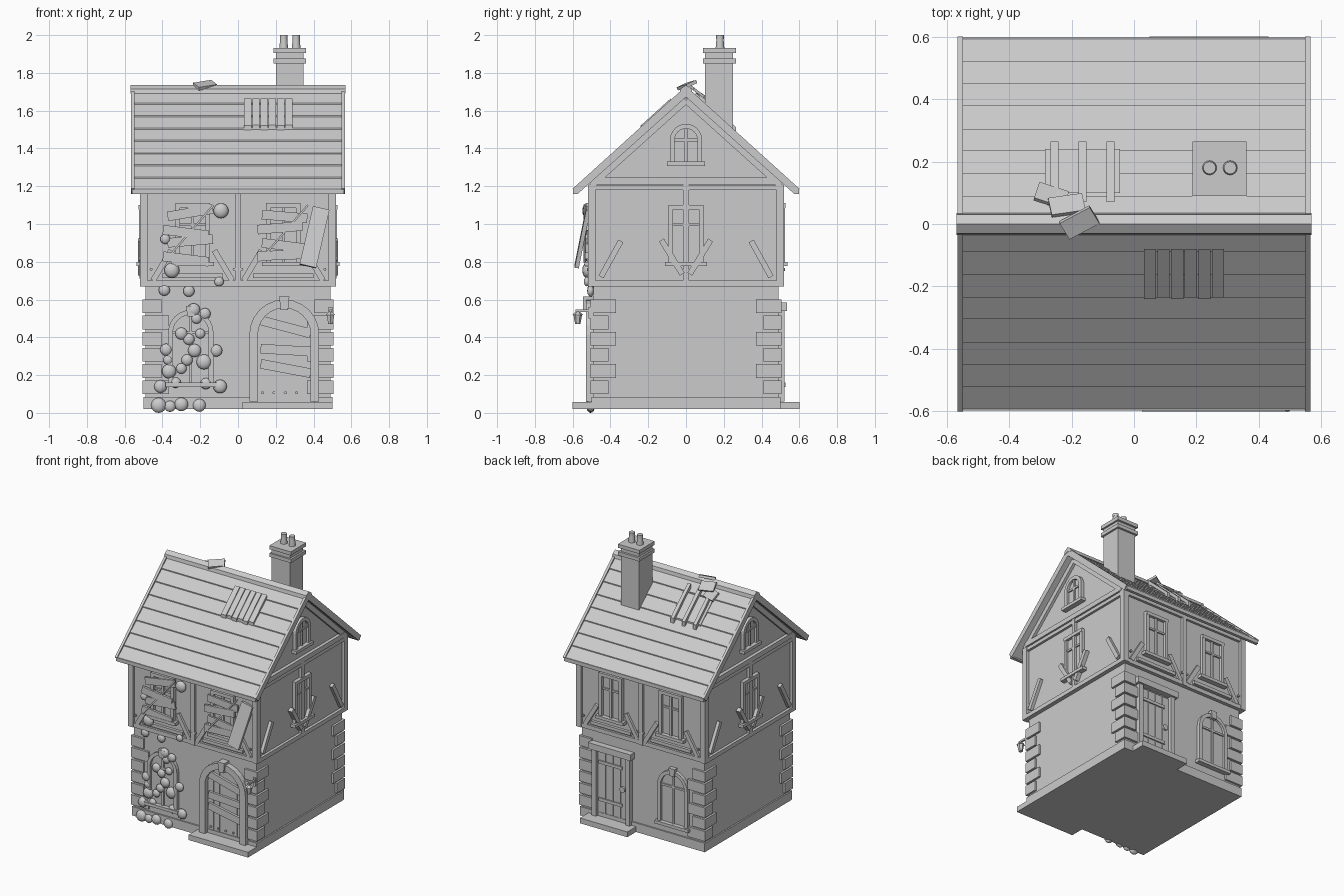
import bpy, bmesh, math
from mathutils import Matrix, Vector

if "Cube" in bpy.data.objects:
    bpy.data.objects.remove(bpy.data.objects["Cube"])

mat = bpy.data.materials.new("plain grey")
mat.diffuse_color = (0.6, 0.6, 0.6, 1)
mat.use_nodes = True
mat.node_tree.nodes["Principled BSDF"].inputs["Base Color"].default_value = mat.diffuse_color
FRONT, RIGHT, BACK, LEFT = 0, 90, 180, 270


def finish(bm, name, smooth=False):
    bmesh.ops.recalc_face_normals(bm, faces=bm.faces)
    me = bpy.data.meshes.new(name)
    for f in bm.faces:
        f.smooth = smooth
    bm.to_mesh(me)
    bm.free()
    me.materials.append(mat)
    ob = bpy.data.objects.new(name, me)
    bpy.context.collection.objects.link(ob)
    return ob


def prism(name, pts, d0, d1, side=FRONT):
    """Outline (u, z) on one side of the house, extruded from depth d0 out to d1."""
    bm = bmesh.new()
    a = [bm.verts.new((u, -d0, z)) for u, z in pts]
    b = [bm.verts.new((u, -d1, z)) for u, z in pts]
    bm.faces.new(a)
    bm.faces.new(b)
    n = len(pts)
    for i in range(n):
        bm.faces.new((a[i], a[(i + 1) % n], b[(i + 1) % n], b[i]))
    bm.transform(Matrix.Rotation(math.radians(side), 4, 'Z'))
    return finish(bm, name)


def box(name, u0, u1, z0, z1, d0, d1, side=FRONT):
    return prism(name, [(u0, z0), (u1, z0), (u1, z1), (u0, z1)], d0, d1, side)


def plank(name, p, q, w, d0, d1, side=FRONT):
    p, q = Vector(p), Vector(q)
    t = (q - p).normalized() * w / 2
    n = Vector((-t.y, t.x))
    return prism(name, [p - n, q - n, q + n, p + n], d0, d1, side)


def slab(name, loc, size, rot):
    bm = bmesh.new()
    bmesh.ops.create_cube(bm, size=1, matrix=Matrix.Diagonal((*size, 1)))
    ob = finish(bm, name)
    ob.location, ob.rotation_euler = loc, [math.radians(r) for r in rot]
    return ob


def rod(name, loc, r0, r1, h, axis='Z', seg=16, smooth=True):
    bm = bmesh.new()
    m = Matrix.Translation(loc)
    if axis == 'Y':
        m = m @ Matrix.Rotation(math.pi / 2, 4, 'X')
    bmesh.ops.create_cone(bm, cap_ends=True, segments=seg, radius1=r0, radius2=r1, depth=h, matrix=m)
    ob = finish(bm, name, smooth)
    if smooth:
        ob.data.set_sharp_from_angle(angle=math.radians(40))
    return ob


def arc(u, z, r, n=12):
    return [(u + r * math.cos(math.pi * i / n), z + r * math.sin(math.pi * i / n)) for i in range(n + 1)]


def arch_frame(name, u, z0, spring, r, t, d0, d1, side):
    outer = [(u + r, z0)] + arc(u, spring, r) + [(u - r, z0)]
    inner = [(u + r - t, z0)] + arc(u, spring, r - t) + [(u - r + t, z0)]
    prism(name, outer + inner[::-1], d0, d1, side)


def arch_window(u, z0, spring, r, d, side, key=True):
    prism("arched_pane", [(u + r, z0)] + arc(u, spring, r - .01) + [(u - r, z0)], d - .02, d + .004, side)
    arch_frame("arched_window_frame", u, z0, spring, r, .025, d - .02, d + .022, side)
    box("arched_window_mullion", u - .007, u + .007, z0, spring + r - .02, d, d + .014, side)
    box("arched_window_bar", u - r + .02, u + r - .02, spring - .007, spring + .007, d, d + .013, side)
    box("arched_window_sill", u - r - .015, u + r + .015, z0 - .022, z0, d - .02, d + .035, side)
    if key:
        z = spring + r
        prism("window_keystone", [(u - .018, z - .035), (u + .018, z - .035), (u + .025, z + .02),
                                  (u - .025, z + .02)], d, d + .03, side)


def square_window(u, z0, z1, hw, d, side):
    box("pane", u - hw, u + hw, z0, z1, d - .02, d + .004, side)
    for s in (-1, 1):
        box("window_jamb", u + s * hw, u + s * (hw - .024), z0, z1, d - .02, d + .022, side)
    box("window_head", u - hw, u + hw, z1 - .024, z1, d - .02, d + .024, side)
    box("window_mullion", u - .008, u + .008, z0, z1 - .02, d, d + .016, side)
    box("window_bar", u - hw + .02, u + hw - .02, z0 + .19, z0 + .203, d, d + .014, side)
    box("window_sill", u - hw - .02, u + hw + .02, z0 - .022, z0, d - .02, d + .035, side)


# Stone ground floor with plinth and corner stones
box("ground_walls", -.49, .49, .02, .68, -.49, .49)
box("plinth", -.5, .5, .02, .085, -.5, .5)
for sx in (-1, 1):
    for sy in (-1, 1):
        for i in range(6):
            z = .528 - .0855 * i
            lx, ly = (.10, .135) if i % 2 == 0 else (.14, .095)
            box("corner_stone", sx * .505, sx * (.505 - lx), z, z + .072, sy * .505, sy * (.505 - ly))

# Plastered upper floor with gables and jetty
prism("upper_walls", [(-.5, .67), (.5, .67), (.5, 1.21), (0, 1.67), (-.5, 1.21)], -.5, .5, RIGHT)
box("jetty_beam", -.52, .52, .67, .70, -.515, .515)

# Timber framing on all sides
D0, D1 = .49, .517
for side in (FRONT, RIGHT, BACK, LEFT):
    for u in (-.5, 0, .5):
        w = .02 if u else .015
        c = u * .996
        box("timber_post", c - w, c + w, .67, 1.21, D0, D1 + .003, side)
    box("wall_plate", -.5, .5, 1.18, 1.205, D0, D1, side)
for side in (RIGHT, LEFT):
    box("tie_beam", -.49, .49, 1.21, 1.245, D0, .524, side)
    for s in (-1, 1):
        plank("gable_rafter", (s * .5, 1.205), (0, 1.655), .035, D0, .52, side)
        plank("outer_brace", (s * .45, .72), (s * .345, .91), .03, D0, .522, side)
        plank("inner_brace", (s * .02, .735), (s * .13, .915), .03, D0, .53, side)
    square_window(0, .80, 1.10, .092, .502, side)
    arch_window(0, 1.33, 1.445, .085, .502, side, key=False)
for side in (FRONT, BACK):
    for c in (-.24, .24):
        square_window(c, .80, 1.11, .092, .502, side)
        box("lower_rail", c - .16, c + .16, .715, .738, D0, .52, side)
        for s in (-1, 1):
            plank("corner_brace", (c + s * .21, .70), (c + s * .115, .86), .03, D0, D1, side)
        for s in (-1, 1):
            rod("peg", (c + s * .22, -.517 if side == FRONT else .517, .76), .008, .008, .012, 'Y', 8)

# Roof: stepped courses, barge boards, ridge
K = .905


def roof_z(y, h=0):
    return 1.73 - K * abs(y) + h


half = []
edges = [0, .09, .162, .235, .305, .38, .45, .522, .592]
for a, b in zip(edges, edges[1:]):
    half += [(a, roof_z(a, -.016)), (b, roof_z(b, -.009))]
under = [(.57, roof_z(.57, -.05)), (0, roof_z(0, -.05)), (-.57, roof_z(.57, -.05))]
prism("roof_courses", [(-y, z) for y, z in half[:0:-1]] + half + under, -.55, .55, RIGHT)
barge = [(-.6, roof_z(.6)), (0, 1.73), (.6, roof_z(.6)), (.575, roof_z(.575, -.052)),
         (0, 1.672), (-.575, roof_z(.575, -.052))]
for s in (-1, 1):
    prism("barge_board", barge, s * .548, s * .566, RIGHT)
    box("eave_board", -.56, .56, 1.158, 1.185, s * .575, s * .597)
prism("ridge_cap", [(-.035, 1.69), (-.03, 1.715), (0, 1.735), (.03, 1.715), (.035, 1.69), (0, 1.7)],
      -.568, .568, RIGHT)


def on_roof(name, x0, x1, y0, y1, h0, h1):
    prism(name, [(y0, roof_z(y0, h0)), (y1, roof_z(y1, h0)), (y1, roof_z(y1, h1)), (y0, roof_z(y0, h1))],
          x0, x1, RIGHT)


# Roof repairs and slipped tiles
for i in range(6):
    x = .032 + i * .0435
    on_roof("patch_slat", x, x + .039, -.08, -.24 + .004 * (i % 2), -.03, .008)
on_roof("back_patch", -.285, -.045, .10, .24, -.03, -.004)
for x in (-.255, -.165, -.075):
    on_roof("patch_batten", x - .0125, x + .0125, .07, .265, -.02, .022)
slab("slipped_tile", (-.265, .09, 1.665), (.10, .07, .014), (-40, 0, -18))
slab("slipped_tile", (-.215, .06, 1.70), (.11, .07, .014), (-38, 6, 8))
slab("ridge_tile", (-.175, .005, 1.735), (.11, .065, .018), (22, -8, 28))

# Chimney
box("chimney_stack", .2, .347, 1.45, 1.92, -.1, -.25)
for z in (1.85, 1.905):
    box("chimney_cap", .188, .36, z, z + .026, -.09, -.265)
for x in (.242, .308):
    rod("chimney_pot", (x, .18, 1.96), .024, .017, .08)
    rod("pot_rim", (x, .18, 1.99), .02, .02, .02)

# Front door with arch, crossed boards and studs
c = .245
prism("front_door", [(c + .15, .06)] + arc(c, .42, .15) + [(c - .15, .06)], .47, .495)
arch_frame("door_arch", c, .06, .415, .185, .045, .47, .53, FRONT)
prism("door_keystone", [(c - .02, .545), (c + .02, .545), (c + .027, .617), (c - .027, .617)], .48, .545)
for i in range(1, 6):
    x = c - .14 + i * .047
    box("door_seam", x - .002, x + .002, .06, .53, .49, .498)
for za, zb in ((.49, .42), (.34, .325), (.26, .21)):
    plank("door_board", (.12, za), (.385, zb), .05, .49, .512)
for i in range(4):
    rod("door_stud", (.13 + i * .06, -.497, .107), .008, .008, .012, 'Y', 8)
box("front_step", .025, .5, .02, .058, .48, .6)

# Back door with frame, straps and ring
box("back_door", -.36, -.12, .06, .53, .47, .497, BACK)
for u in (-.39, -.12):
    box("back_door_jamb", u, u + .035, .06, .545, .47, .522, BACK)
box("back_door_lintel", -.41, -.07, .54, .585, .47, .535, BACK)
for u in (-.295, -.235, -.175):
    box("back_door_seam", u - .002, u + .002, .06, .54, .49, .5, BACK)
for z in (.17, .44):
    box("door_strap", -.345, -.16, z, z + .022, .49, .506, BACK)
rod("door_ring", (.155, .502, .30), .02, .02, .016, 'Y')
box("back_step", -.43, -.05, .02, .058, .48, .6, BACK)

# Ground floor windows
for u, side in ((-.25, FRONT), (.25, BACK)):
    arch_window(u, .16, .425, .12, .492, side)

# Boards nailed over the front upper windows and a hanging shutter
for c, rows in ((-.26, ((1.04, 1.08), (.97, .94), (.90, .92), (.83, .80))),
                (.24, ((1.05, 1.03), (.97, .99), (.90, .87), (.83, .84)))):
    for i, (za, zb) in enumerate(rows):
        o = .012 * (-1) ** i
        plank("window_board", (c - .125 + o, za), (c + .115 + o, zb), .05, .518, .532 + .003 * (i % 2))
    plank("thin_stick", (c - .13, .80), (c + .13, 1.10), .01, .53, .542)
slab("hanging_shutter", (.405, -.548, .93), (.09, .022, .32), (-11, 13, 0))

# Wall lantern
box("lantern_arm", .485, .497, .535, .548, .49, .585)
box("lantern_bracket", .48, .5, .50, .56, .49, .515)
rod("lantern_body", (.49, -.573, .495), .014, .023, .05, 'Z', 6, False)
rod("lantern_roof", (.49, -.573, .528), .029, .008, .018, 'Z', 6, False)

# Ivy clumps climbing the front: (x, z, radius)
ivy = [(-.09, 1.07, .04), (-.385, .92, .026), (-.35, .755, .04), (-.39, .65, .03), (-.26, .645, .03),
       (-.10, .695, .025), (-.235, .545, .035), (-.175, .525, .03), (-.22, .50, .028), (-.30, .42, .032),
       (-.26, .39, .03), (-.38, .335, .032), (-.23, .33, .035), (-.115, .33, .032), (-.27, .28, .03),
       (-.18, .27, .04), (-.365, .22, .038), (-.30, .235, .028), (-.095, .14, .036), (-.41, .14, .034),
       (-.17, .155, .03), (-.33, .16, .028), (-.42, .04, .04), (-.36, .035, .03), (-.30, .045, .036),
       (-.205, .04, .034), (-.37, .28, .025), (-.20, .42, .026)]
for x, z, r in ivy:
    bm = bmesh.new()
    y = -.505 if z < .67 else -.525
    bmesh.ops.create_uvsphere(bm, u_segments=12, v_segments=8, radius=r,
                              matrix=Matrix.Translation((x, y, z)) @ Matrix.Diagonal((1, .6, 1, 1)))
    finish(bm, "ivy_clump", True)
